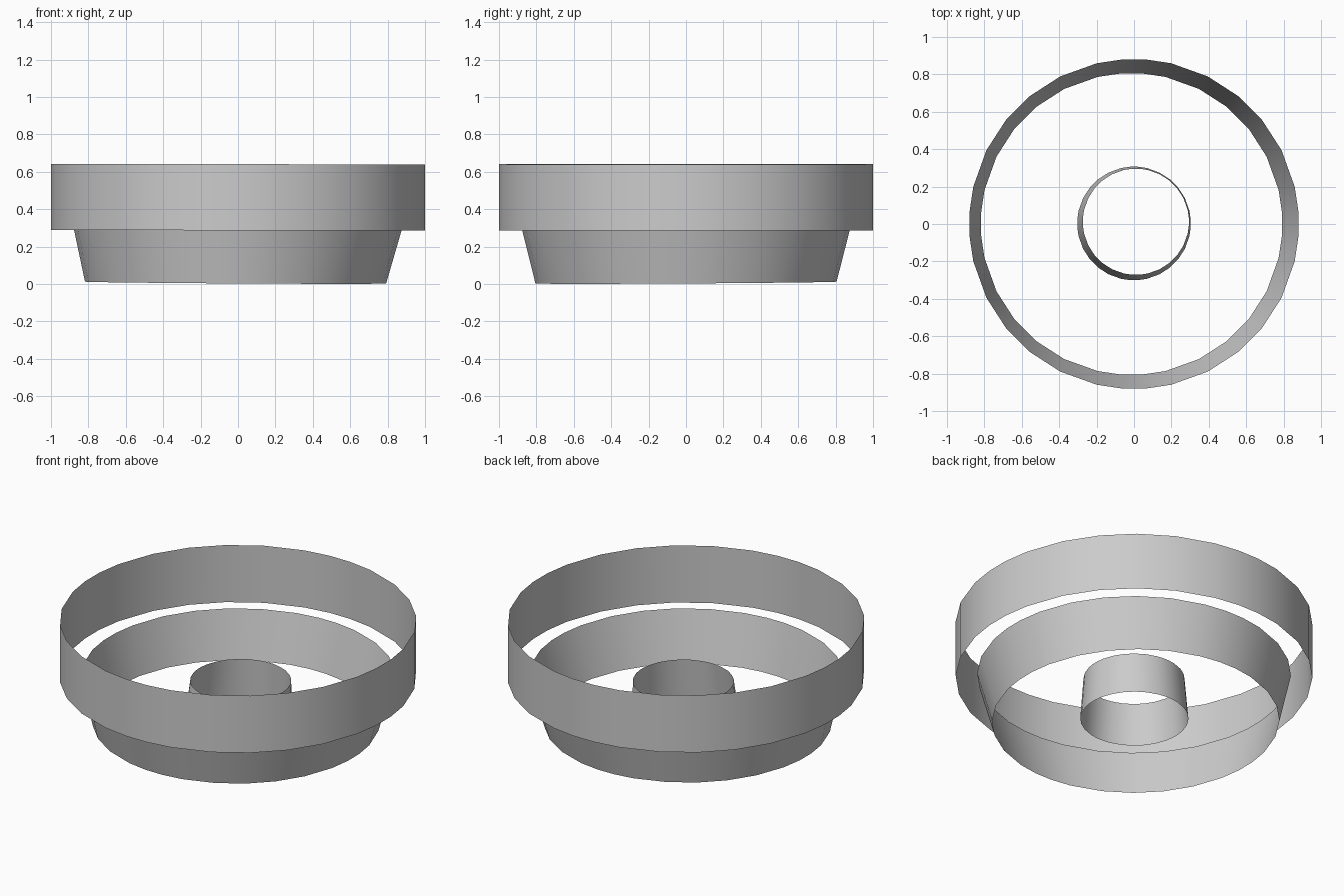
import bpy
import bmesh
import math

cube = bpy.data.objects.get("Cube")
if cube:
    bpy.data.objects.remove(cube, do_unlink=True)

grey = bpy.data.materials.new("light_grey")
grey.use_nodes = True
colour = (0.6, 0.6, 0.6, 1)
grey.diffuse_color = colour
grey.node_tree.nodes["Principled BSDF"].inputs["Base Color"].default_value = colour

# One quarter of the rim angles, repeated around the circle
QUARTER = [4, 13, 26.5, 39, 51, 63.5, 77, 86]
ANGLES = [math.radians(a + 90 * q) for q in range(4) for a in QUARTER]


def band(name, bottom, top):
    """Open band between two rims: (radius, z, centre x, centre y, x slope, y slope)."""
    bm = bmesh.new()
    rims = []
    for r, z, cx, cy, sx, sy in (bottom, top):
        rim = []
        for a in ANGLES:
            x, y = r * math.cos(a), r * math.sin(a)
            rim.append(bm.verts.new((cx + x, cy + y, z + sx * x + sy * y)))
        rims.append(rim)
    low, high = rims
    n = len(low)
    for i in range(n):
        j = (i + 1) % n
        bm.faces.new((low[i], low[j], high[j], high[i])).smooth = True
    mesh = bpy.data.meshes.new(name)
    bm.to_mesh(mesh)
    bm.free()
    mesh.materials.append(grey)
    obj = bpy.data.objects.new(name, mesh)
    bpy.context.collection.objects.link(obj)
    return obj


# Wide upright band
band("outer_band", (1.002, 0.287, 0, 0, -0.002, 0), (1.002, 0.641, 0, 0, -0.002, 0))
# Tapered band below it, its lower rim slightly tilted
band("tapered_band", (0.807, 0.008, -0.013, 0, -0.006, 0.006), (0.882, 0.305, 0, 0, 0, 0))
# Small collar in the middle
band("centre_collar", (0.304, 0.017, 0, 0.003, 0, 0), (0.284, 0.268, 0.01, 0.012, 0, 0))
